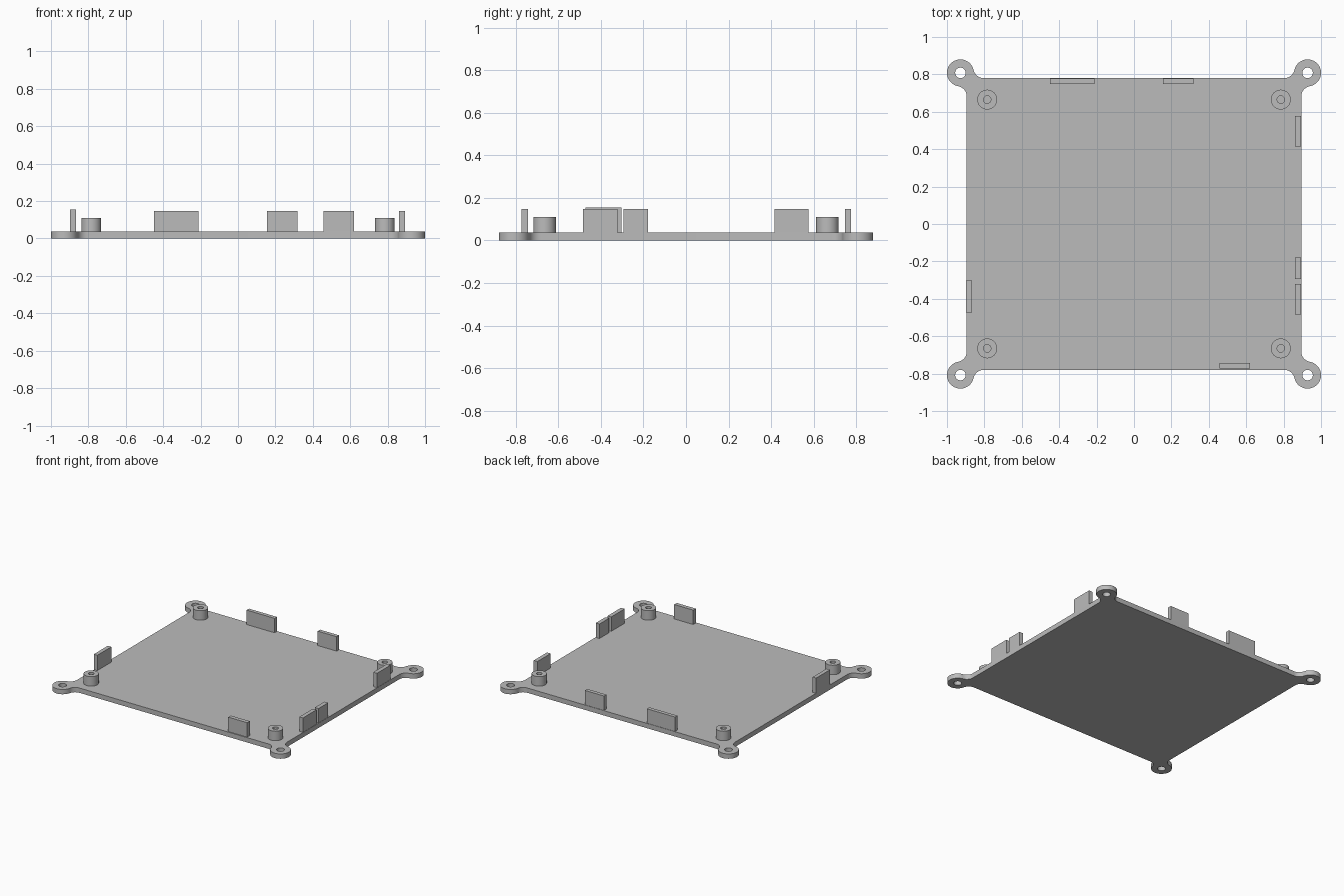
import bpy
import bmesh
from math import atan2, cos, sin, pi, sqrt, radians
from mathutils import Vector

cube = bpy.data.objects.get("Cube")
if cube:
    bpy.data.objects.remove(cube, do_unlink=True)

grey = bpy.data.materials.new("plain grey")
grey.use_nodes = True
colour = (0.5, 0.5, 0.5, 1)
grey.diffuse_color = colour
grey.node_tree.nodes["Principled BSDF"].inputs["Base Color"].default_value = colour

PLATE_TOP = 0.037
HALF_X, HALF_Y = 0.895, 0.78        # plate edges
EAR, EAR_R, EAR_HOLE = Vector((0.928, 0.808)), 0.072, 0.028
FILLET = 0.055


def arc(centre, radius, start, end, steps):
    return [Vector((centre[0] + radius * cos(start + (end - start) * i / steps),
                    centre[1] + radius * sin(start + (end - start) * i / steps)))
            for i in range(steps + 1)]


def circle(centre, radius, steps=48):
    return arc(centre, radius, 0, 2 * pi, steps)[:-1]


def finish(obj):
    obj.data.materials.append(grey)
    bpy.ops.object.select_all(action='DESELECT')
    obj.select_set(True)
    bpy.context.view_layer.objects.active = obj
    bpy.ops.object.shade_smooth_by_angle(angle=radians(30))


def extrude_loops(name, loops, low, high):
    """Fill closed loops (inner ones become holes) and extrude them upwards."""
    curve = bpy.data.curves.new(name + " outline", 'CURVE')
    curve.dimensions = '2D'
    curve.fill_mode = 'BOTH'
    curve.extrude = (high - low) / 2
    for loop in loops:
        spline = curve.splines.new('POLY')
        spline.points.add(len(loop) - 1)
        for point, co in zip(spline.points, loop):
            point.co = (co.x, co.y, 0, 1)
        spline.use_cyclic_u = True
    helper = bpy.data.objects.new(name + " outline", curve)
    bpy.context.collection.objects.link(helper)
    bpy.context.view_layer.update()
    graph = bpy.context.evaluated_depsgraph_get()
    mesh = bpy.data.meshes.new_from_object(helper.evaluated_get(graph))
    bpy.data.objects.remove(helper, do_unlink=True)

    bm = bmesh.new()
    bm.from_mesh(mesh)
    bmesh.ops.translate(bm, verts=bm.verts, vec=(0, 0, (low + high) / 2))
    bmesh.ops.remove_doubles(bm, verts=bm.verts, dist=1e-5)
    bmesh.ops.recalc_face_normals(bm, faces=bm.faces)
    bm.to_mesh(mesh)
    bm.free()
    mesh.materials.clear()
    obj = bpy.data.objects.new(name, mesh)
    bpy.context.collection.objects.link(obj)
    finish(obj)


def box(name, x0, x1, y0, y1, z0, z1):
    bm = bmesh.new()
    bmesh.ops.create_cube(bm, size=1)
    bmesh.ops.scale(bm, verts=bm.verts, vec=(x1 - x0, y1 - y0, z1 - z0))
    bmesh.ops.translate(bm, verts=bm.verts,
                        vec=((x0 + x1) / 2, (y0 + y1) / 2, (z0 + z1) / 2))
    mesh = bpy.data.meshes.new(name)
    bm.to_mesh(mesh)
    bm.free()
    obj = bpy.data.objects.new(name, mesh)
    bpy.context.collection.objects.link(obj)
    finish(obj)


# One corner of the plate: fillet, round ear, fillet
reach = EAR_R + FILLET
dx = HALF_X + FILLET - EAR.x
dy = HALF_Y + FILLET - EAR.y
side = EAR + Vector((dx, -sqrt(reach ** 2 - dx ** 2)))
end = EAR + Vector((-sqrt(reach ** 2 - dy ** 2), dy))


def heading(a, b):
    return atan2(b.y - a.y, b.x - a.x)


corner = (arc(side, FILLET, pi, heading(side, EAR), 12)
          + arc(EAR, EAR_R, heading(EAR, side), heading(EAR, end), 40)[1:-1]
          + arc(end, FILLET, heading(end, EAR), -pi / 2, 12))

# Base plate with four mounting ears
outline, holes = [], []
for sx, sy in ((1, 1), (-1, 1), (-1, -1), (1, -1)):
    points = [Vector((p.x * sx, p.y * sy)) for p in corner]
    outline += points if sx * sy > 0 else points[::-1]
    holes.append(circle((EAR.x * sx, EAR.y * sy), EAR_HOLE))
extrude_loops("base_plate", [outline] + holes, 0, PLATE_TOP)

# Hollow standoffs inside the corners
for sx, x_name in ((1, "left"), (-1, "right")):
    for sy, y_name in ((1, "back"), (-1, "front")):
        centre = (0.785 * sx, 0.665 * sy)
        extrude_loops(f"{y_name}_{x_name}_standoff",
                      [circle(centre, 0.053), circle(centre, 0.02)],
                      PLATE_TOP, 0.11)

# Upright tabs along the edges
TAB = 0.148
for name, x0, x1, y0, y1, top in (
        ("back_wide_tab", -0.45, -0.212, 0.748, 0.777, TAB),
        ("back_narrow_tab", 0.155, 0.317, 0.748, 0.777, TAB),
        ("front_tab", 0.458, 0.62, -0.773, -0.742, TAB),
        ("left_back_tab", 0.862, 0.893, 0.415, 0.577, TAB),
        ("left_small_tab", 0.862, 0.893, -0.295, -0.178, TAB),
        ("left_front_tab", 0.862, 0.893, -0.485, -0.322, TAB),
        ("right_tab", -0.897, -0.867, -0.473, -0.303, 0.155)):
    box(name, x0, x1, y0, y1, PLATE_TOP, top)
